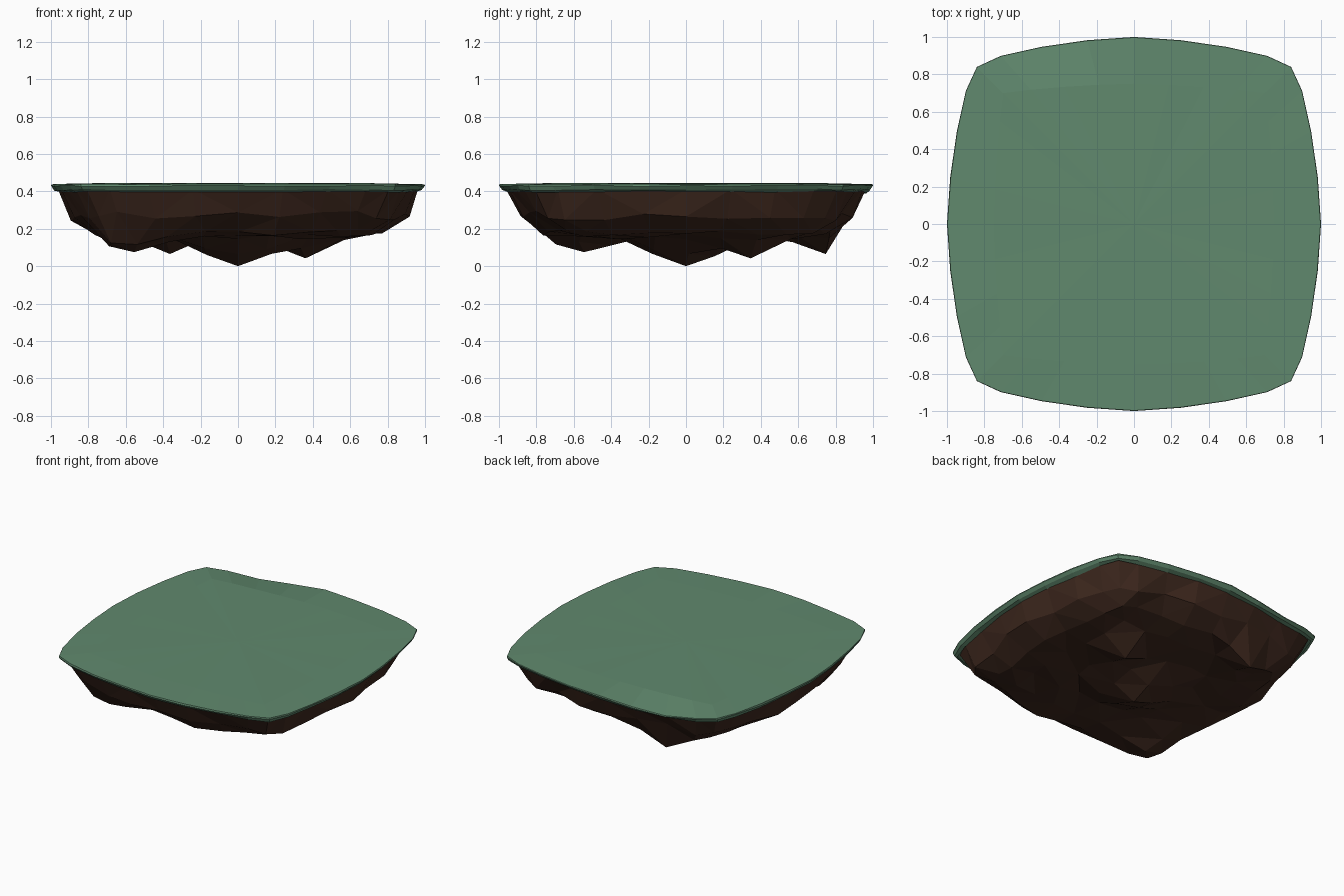
import bpy, bmesh, math, random

if "Cube" in bpy.data.objects:
    bpy.data.objects.remove(bpy.data.objects["Cube"])

random.seed(4)
N = 4  # half the grid cells per side -> 32 outline points


def material(name, rgb):
    m = bpy.data.materials.new(name)
    m.diffuse_color = (*rgb, 1)
    m.use_nodes = True
    m.node_tree.nodes["Principled BSDF"].inputs["Base Color"].default_value = m.diffuse_color
    return m


def rounded(a, b, r, corner=0.16):
    """Point of a rounded square of radius r in square direction (a, b)."""
    k = corner * r ** 3
    return (r * a * (1 - k * abs(b) ** 1.6 * abs(a) ** 4),
            r * b * (1 - k * abs(a) ** 1.6 * abs(b) ** 4))


# Outline directions, counter-clockwise from the lower right corner
side = [j / N for j in range(-N, N)]
DIRS = ([(1, t) for t in side] + [(-t, 1) for t in side]
        + [(-1, -t) for t in side] + [(t, -1) for t in side])


def loop(bm, r, z, jitter=0.0, zjit=0.0, corner=0.16, dip=0.0):
    verts = []
    for a, b in DIRS:
        x, y = rounded(a, b, r + random.uniform(-jitter, jitter), corner)
        # the back edge sags a little, left of the middle
        sag = dip * max(0, 1 - math.hypot(x + 0.45, y - 0.95) / 0.4)
        verts.append(bm.verts.new((x, y, z - sag + random.uniform(-zjit, zjit))))
    return verts


def bridge(bm, lower, upper):
    n = len(lower)
    for i in range(n):
        j = (i + 1) % n
        bm.faces.new((lower[i], lower[j], upper[j], upper[i]))


def finish(bm, name, mat):
    me = bpy.data.meshes.new(name)
    bm.to_mesh(me)
    bm.free()
    me.materials.append(mat)
    ob = bpy.data.objects.new(name, me)
    bpy.context.collection.objects.link(ob)
    return ob


# Grass cap: thin slab with an overhanging lip
bm = bmesh.new()
rings = [loop(bm, 0.95, 0.398, 0, 0.004, dip=0.02),
         loop(bm, 0.982, 0.408, 0, 0.005, dip=0.03),
         loop(bm, 1.0, 0.43, 0, 0.004, dip=0.04),
         loop(bm, 0.997, 0.438, 0, 0.002, dip=0.04),
         loop(bm, 0.75, 0.443, 0, 0.001)]
for low_ring, high_ring in zip(rings, rings[1:]):
    bridge(bm, low_ring, high_ring)
top = rings[-1]
centre = bm.verts.new((0, 0, 0.446))
for i in range(len(top)):
    bm.faces.new((top[i], top[(i + 1) % len(top)], centre))
finish(bm, "grass_cap", material("grass green", (0.118, 0.25, 0.155)))

# Rock underside: concentric square rings with hanging lumps
RADII = [0, 0.17, 0.35, 0.58, 0.76]
BASE = [0.15, 0.15, 0.155, 0.16, 0.175]
LUMPS = [(0, 0, 0.0, 0.38), (0.35, 0.33, 0.042, 0.26),
         (-0.56, -0.54, 0.075, 0.28), (-0.37, 0.73, 0.065, 0.22)]


def rock_height(x, y, z):
    for lx, ly, low, reach in LUMPS:
        d = math.hypot(x - lx, y - ly)
        if d < reach:
            z = min(z, low + (0.16 - low) * max(0, d - 0.04) / (reach - 0.04))
    return z


bm = bmesh.new()
grid = {}
for i in range(-N, N + 1):
    for j in range(-N, N + 1):
        m = max(abs(i), abs(j))
        x, y = rounded(i / max(m, 1), j / max(m, 1), RADII[m], 0.3)
        base = BASE[m] + random.uniform(-0.012, 0.02)
        x += random.uniform(-0.02, 0.02) * (m > 0)
        y += random.uniform(-0.02, 0.02) * (m > 0)
        grid[i, j] = bm.verts.new((x, y, rock_height(x, y, base)))
for i in range(-N, N):
    for j in range(-N, N):
        bm.faces.new((grid[i, j], grid[i, j + 1], grid[i + 1, j + 1], grid[i + 1, j]))

# Rock side walls up to the grass
rim = [grid[round(a * N), round(b * N)] for a, b in DIRS]
shoulder = loop(bm, 0.9, 0.265, 0.02, 0.03, corner=0.24)
wall_top = loop(bm, 0.962, 0.41, corner=0.18, dip=0.03)
bridge(bm, rim, shoulder)
bridge(bm, shoulder, wall_top)
bmesh.ops.triangulate(bm, faces=bm.faces[:])
bmesh.ops.recalc_face_normals(bm, faces=bm.faces[:])
if sum(f.normal.z * f.calc_area() for f in bm.faces) > 0:
    bmesh.ops.reverse_faces(bm, faces=bm.faces[:])
finish(bm, "rock_underside", material("dark brown rock", (0.05, 0.022, 0.0135)))
